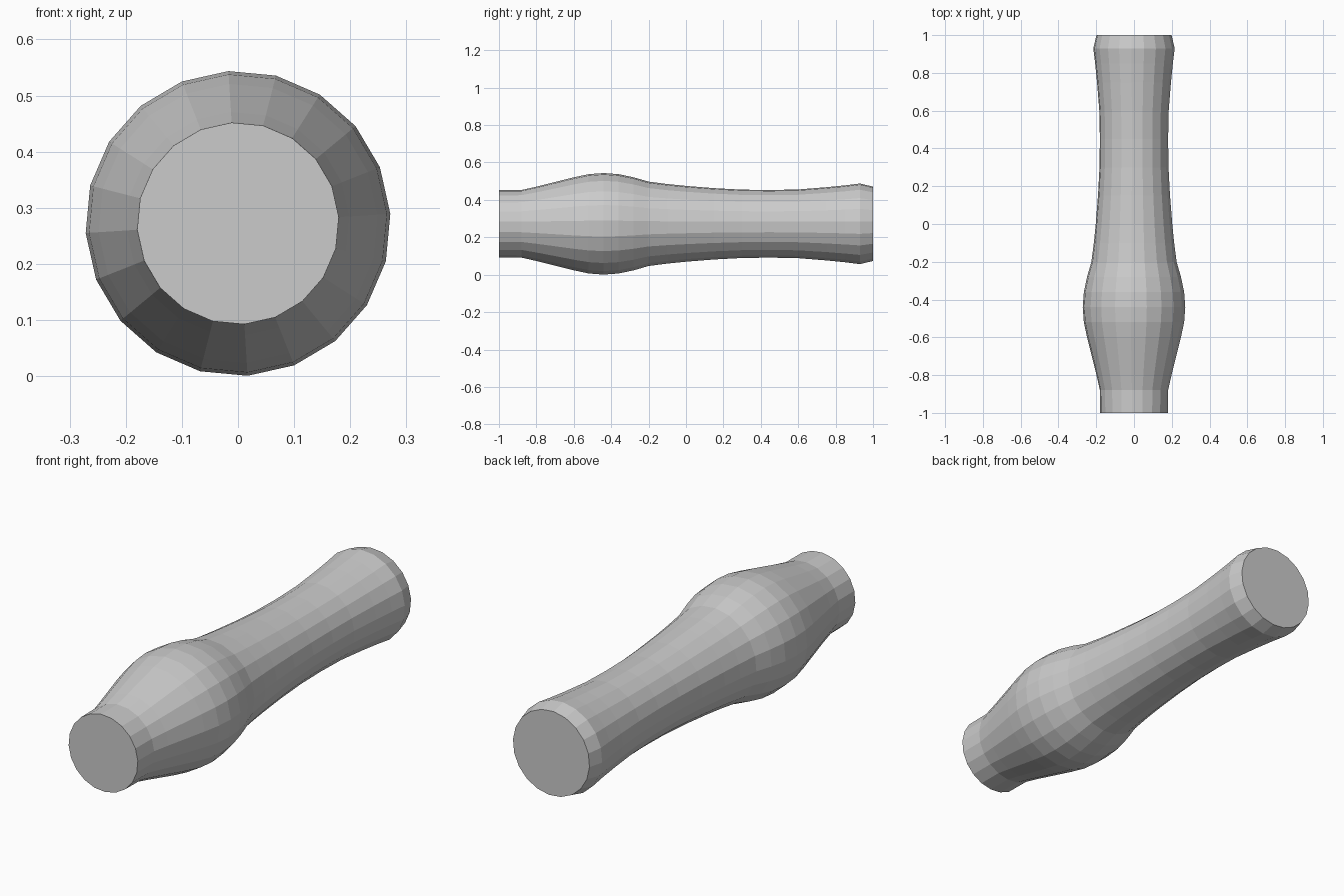
import bpy, bmesh
from math import cos, sin, pi

if "Cube" in bpy.data.objects:
    bpy.data.objects.remove(bpy.data.objects["Cube"])

SIDES = 20
CENTRE_Z = 0.272

# Handle profile: (position along y, radius)
PROFILE = [
    (-1.0, 0.18), (-0.88, 0.181), (-0.8, 0.199), (-0.7, 0.224), (-0.6, 0.249),
    (-0.52, 0.266), (-0.44, 0.272), (-0.36, 0.266), (-0.28, 0.249), (-0.2, 0.226),
    (-0.1, 0.213), (0.0, 0.203), (0.15, 0.191), (0.3, 0.183), (0.45, 0.181),
    (0.6, 0.184), (0.75, 0.196), (0.85, 0.206), (0.93, 0.216), (1.0, 0.199),
]

bm = bmesh.new()

# Turned rings along the length
rings = []
for y, r in PROFILE:
    rings.append([bm.verts.new((r * cos(2 * pi * (i + 0.2) / SIDES), y,
                                CENTRE_Z + r * sin(2 * pi * (i + 0.2) / SIDES)))
                  for i in range(SIDES)])

# Side faces
for a, b in zip(rings, rings[1:]):
    for i in range(SIDES):
        j = (i + 1) % SIDES
        bm.faces.new((a[i], a[j], b[j], b[i]))

# Flat end caps
bm.faces.new(rings[0])
bm.faces.new(rings[-1])
bmesh.ops.recalc_face_normals(bm, faces=bm.faces)

mesh = bpy.data.meshes.new("turned_handle")
bm.to_mesh(mesh)
bm.free()
handle = bpy.data.objects.new("turned_handle", mesh)
bpy.context.collection.objects.link(handle)
